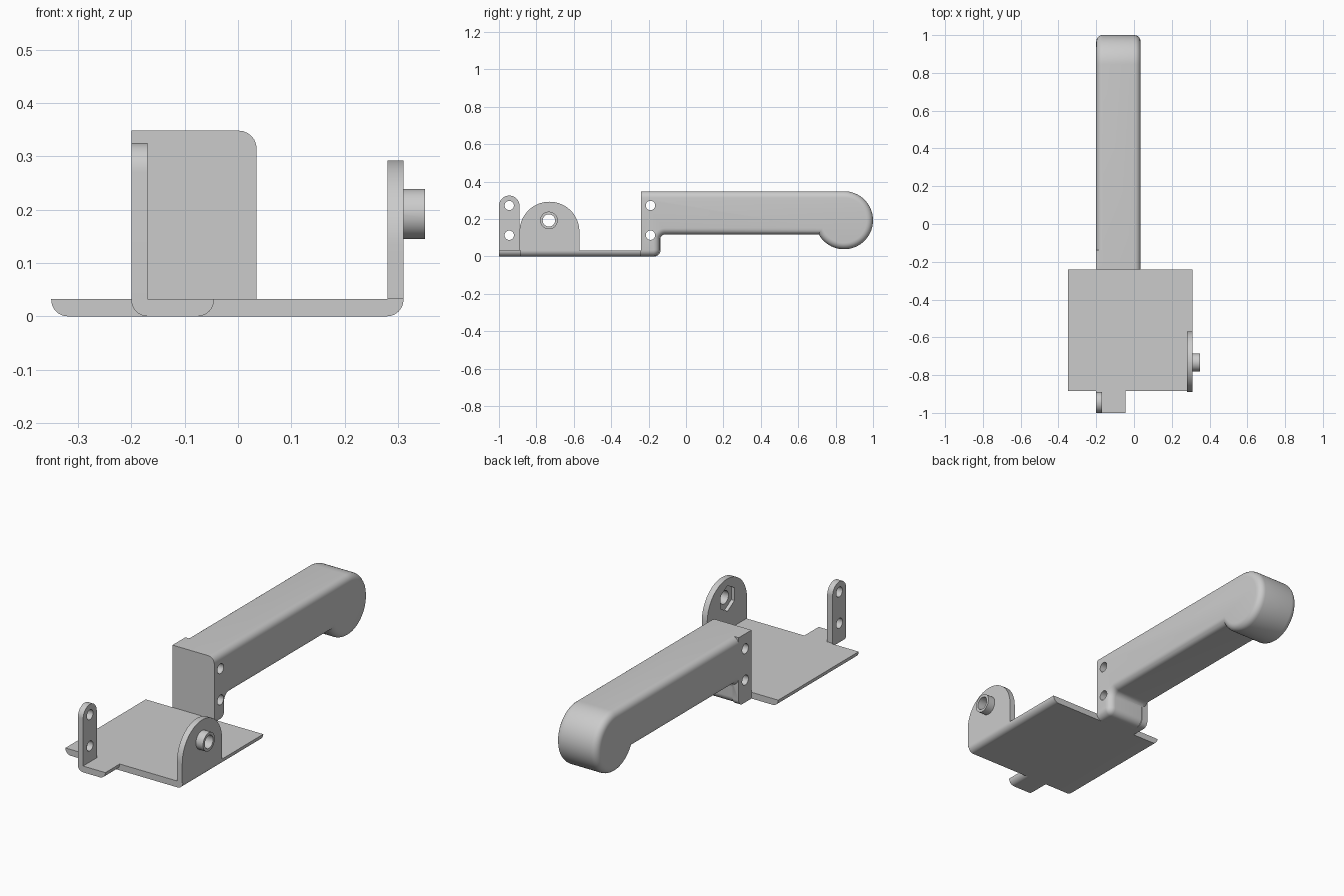
import bpy
import bmesh
import math
from mathutils import Vector

cube = bpy.data.objects.get("Cube")
if cube:
    bpy.data.objects.remove(cube, do_unlink=True)

grey = bpy.data.materials.new("light grey")
grey.use_nodes = True
colour = (0.6, 0.6, 0.6, 1)
grey.diffuse_color = colour
grey.node_tree.nodes["Principled BSDF"].inputs["Base Color"].default_value = colour

T = 0.032  # sheet thickness


def rounded(corners, steps=10):
    """Outline from (a, b, radius) corners, with arcs at corners of radius > 0."""
    out = []
    for i, (a, b, r) in enumerate(corners):
        p = Vector((a, b))
        if r == 0:
            out.append(p)
            continue
        u = (Vector(corners[i - 1][:2]) - p).normalized()
        v = (Vector(corners[(i + 1) % len(corners)][:2]) - p).normalized()
        half = math.acos(u.dot(v)) / 2
        centre = p + (u + v).normalized() * (r / math.sin(half))
        start = p + u * (r / math.tan(half)) - centre
        end = p + v * (r / math.tan(half)) - centre
        sweep = math.pi - 2 * half
        for k in range(steps + 1):
            t = sweep * k / steps
            out.append(centre + (start * math.sin(sweep - t) + end * math.sin(t)) / math.sin(sweep))
    return out


def circle(a, b, r, n=40):
    return [Vector((a + r * math.cos(math.tau * k / n), b + r * math.sin(math.tau * k / n)))
            for k in range(n)]


def prism_mesh(outline, axis, lo, hi):
    """Extrude an outline (yz for axis x, xz for axis y) from lo to hi."""
    bm = bmesh.new()
    place = (lambda p, t: (t, p.x, p.y)) if axis == "x" else (lambda p, t: (p.x, t, p.y))
    rings = [[bm.verts.new(place(p, t)) for p in outline] for t in (lo, hi)]
    n = len(outline)
    for ring in rings:
        bm.faces.new(ring)
    for i in range(n):
        j = (i + 1) % n
        bm.faces.new((rings[0][i], rings[0][j], rings[1][j], rings[1][i]))
    bmesh.ops.recalc_face_normals(bm, faces=bm.faces)
    return bm


def add_object(name, bm):
    mesh = bpy.data.meshes.new(name)
    bm.to_mesh(mesh)
    bm.free()
    mesh.materials.append(grey)
    obj = bpy.data.objects.new(name, mesh)
    bpy.context.collection.objects.link(obj)
    return obj


def prism(name, *args):
    return add_object(name, prism_mesh(*args))


def combine(obj, tool, operation="DIFFERENCE"):
    mod = obj.modifiers.new("combine", "BOOLEAN")
    mod.object, mod.operation, mod.solver = tool, operation, "EXACT"
    bpy.context.view_layer.update()
    graph = bpy.context.evaluated_depsgraph_get()
    mesh = bpy.data.meshes.new_from_object(obj.evaluated_get(graph))
    obj.modifiers.clear()
    obj.data = mesh
    bpy.data.objects.remove(tool, do_unlink=True)


def screw_holes(obj, y):
    for z in (0.113, 0.272):
        combine(obj, prism("hole", circle(y, z, 0.025), "x", -0.4, 0.2))


# Base plate and front tab, with rounded lower side edges
def sheet(x0, x1):
    return rounded([(x0, 0, 0.031), (x1, 0, 0.031), (x1, T, 0), (x0, T, 0)])


plate = prism("base_plate", sheet(-0.35, 0.31), "y", -0.885, -0.24)
tab = prism("front_tab", sheet(-0.2, -0.045), "y", -1, -0.885)

# Upright strip with a round top and two holes
strip = prism("front_upright", rounded([(-1, T, 0), (-0.89, T, 0), (-0.89, 0.325, 0.0549),
                                        (-1, 0.325, 0.0549)]), "x", -0.2, -0.17)
screw_holes(strip, -0.945)

# Pivot ear with outer boss, hexagonal nut pocket and through bore
ear = prism("pivot_ear", rounded([(-0.89, T, 0), (-0.57, T, 0), (-0.57, 0.292, 0.1598),
                                  (-0.89, 0.292, 0.1598)], 20), "x", 0.28, 0.31)
PY, PZ = -0.733, 0.192
combine(ear, prism("boss", circle(PY, PZ, 0.047), "x", 0.3, 0.35), "UNION")
combine(ear, prism("bore", circle(PY, PZ, 0.033), "x", 0.2, 0.4))
hexagon = [Vector((PY + 0.065 * math.sin(math.tau * k / 6),
                   PZ + 0.065 * math.cos(math.tau * k / 6))) for k in range(6)]
combine(ear, prism("nut_pocket", hexagon, "x", 0.25, 0.298))

# Handle: side outline with a round end knob, softened along both sides
CY, CZ, R, UNDER = 0.845, 0.193, 0.155, 0.117
first = math.pi + math.asin((CZ - UNDER) / R)
knob = [first + (2.5 * math.pi - first) * k / 48 for k in range(49)]
outline = rounded([(-0.4, 0, 0), (-0.14, 0, 0.036), (-0.14, UNDER, 0.03)]
                  + [(CY + R * math.cos(t), CZ + R * math.sin(t), 0) for t in knob]
                  + [(-0.4, CZ + R, 0)])
bm = prism_mesh(outline, "x", -0.2, 0.035)
rims = [e for e in bm.edges if abs(e.verts[0].co.x - e.verts[1].co.x) < 1e-5]
bmesh.ops.bevel(bm, geom=rims, offset=0.034, segments=6, profile=0.5,
                affect="EDGES", clamp_overlap=False)
# Flat front end
bmesh.ops.bisect_plane(bm, geom=bm.verts[:] + bm.edges[:] + bm.faces[:],
                       plane_co=(0, -0.24, 0), plane_no=(0, -1, 0), clear_outer=True)
bmesh.ops.holes_fill(bm, edges=[e for e in bm.edges if e.is_boundary], sides=0)
bmesh.ops.recalc_face_normals(bm, faces=bm.faces)
handle = add_object("handle", bm)

# Square mounting flange on the handle's side
flange = prism("handle_flange", rounded([(-0.24, 0, 0), (-0.137, 0, 0.03),
                                         (-0.137, 0.348, 0), (-0.24, 0.348, 0)]),
               "x", -0.2, -0.165)
combine(handle, flange, "UNION")
screw_holes(handle, -0.19)

# Smooth curves, crisp edges
bpy.ops.object.select_all(action="DESELECT")
for obj in (plate, tab, strip, ear, handle):
    obj.select_set(True)
bpy.context.view_layer.objects.active = handle
bpy.ops.object.shade_smooth_by_angle(angle=math.radians(30))
